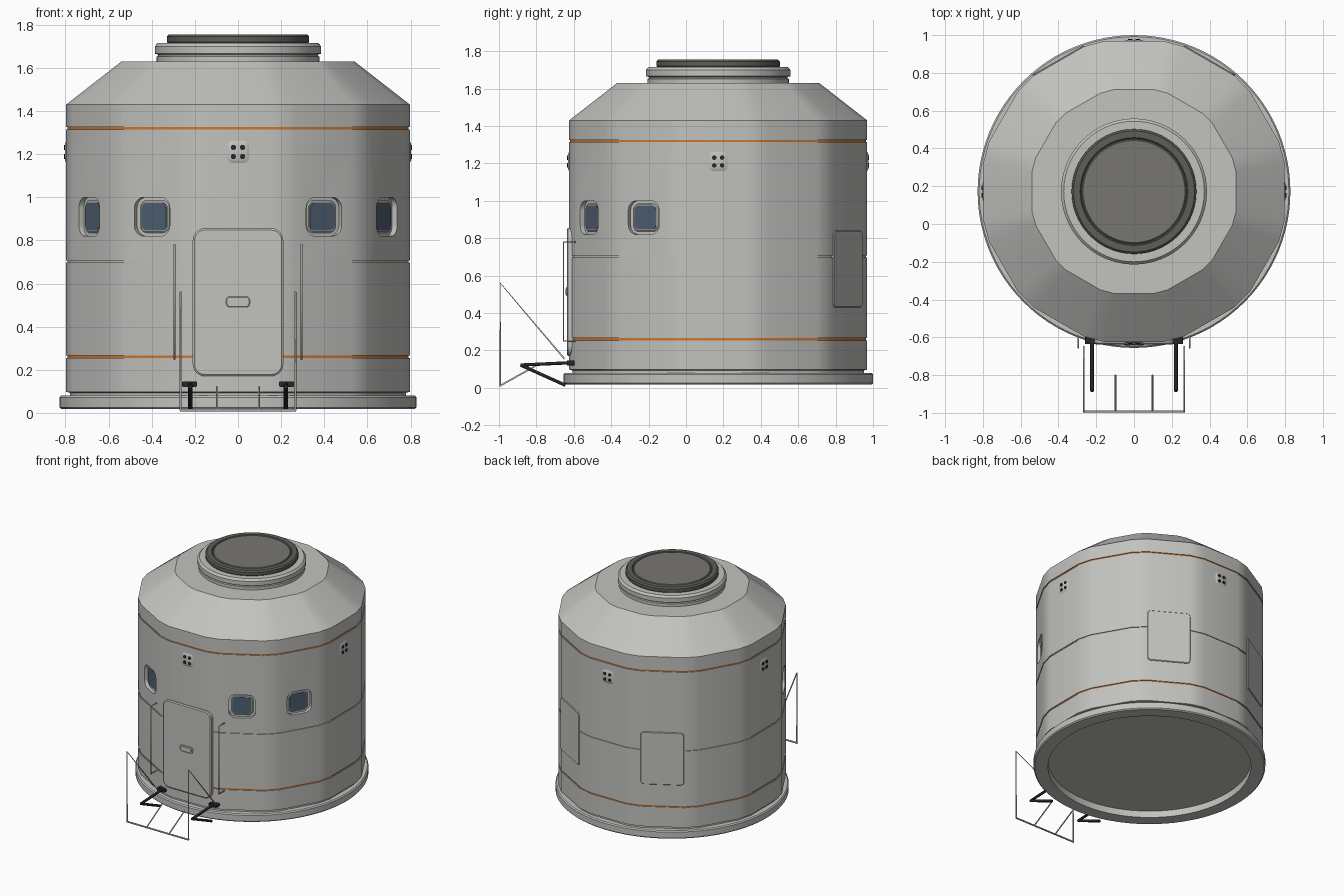
import bpy, bmesh, math
from mathutils import Matrix, Vector

if "Cube" in bpy.data.objects:
    bpy.data.objects.remove(bpy.data.objects["Cube"], do_unlink=True)

CY = 0.172      # hull axis offset towards the back
R = 0.797       # distance from axis to the flat hull panels
STRIPES = (0.26, 1.32)


def material(name, r, g, b):
    m = bpy.data.materials.new(name)
    m.use_nodes = True
    m.diffuse_color = (r, g, b, 1)
    m.node_tree.nodes["Principled BSDF"].inputs["Base Color"].default_value = (r, g, b, 1)
    return m


HULL = material("hull grey", 0.54, 0.54, 0.52)
ORANGE = material("stripe orange", 0.62, 0.19, 0.03)
RIM = material("hatch rim grey", 0.11, 0.11, 0.10)
HATCH = material("hatch grey", 0.19, 0.18, 0.165)
GLASS = material("window blue", 0.075, 0.115, 0.165)
BLACK = material("dark metal", 0.02, 0.02, 0.02)


def make_object(name, bm, *mats):
    bmesh.ops.recalc_face_normals(bm, faces=bm.faces)
    mesh = bpy.data.meshes.new(name)
    bm.to_mesh(mesh)
    bm.free()
    for m in mats:
        mesh.materials.append(m)
    ob = bpy.data.objects.new(name, mesh)
    bpy.context.collection.objects.link(ob)
    return ob


def activate(ob):
    bpy.ops.object.select_all(action='DESELECT')
    ob.select_set(True)
    bpy.context.view_layer.objects.active = ob


def smooth(ob):
    activate(ob)
    bpy.ops.object.shade_smooth_by_angle(angle=math.radians(28))


def skin(bm, loops):
    """Bridge closed loops of points and cap both ends."""
    rings = [[bm.verts.new(p) for p in loop] for loop in loops]
    n = len(rings[0])
    for a, b in zip(rings, rings[1:]):
        for i in range(n):
            j = (i + 1) % n
            bm.faces.new((a[i], a[j], b[j], b[i]))
    bm.faces.new(rings[0])
    bm.faces.new(rings[-1])


def lathe(name, profile, dirs, *mats):
    bm = bmesh.new()
    skin(bm, [[(x * r, CY + y * r, z) for x, y in dirs] for r, z in profile])
    return make_object(name, bm, *mats)


def rounded(w, h, c, y):
    """Rounded rectangle in the xz plane."""
    pts = []
    for q, (sx, sz) in enumerate(((1, 1), (-1, 1), (-1, -1), (1, -1))):
        for k in range(7):
            a = math.pi / 2 * (q + k / 6)
            pts.append((sx * (w / 2 - c) + c * math.cos(a), y,
                        sz * (h / 2 - c) + c * math.sin(a)))
    return pts


def plate(name, w, h, c, deg, z, front, back, mat, x=0, inset=0.0, inset_depth=0.0):
    """Rounded plate on the hull at a heading; front and back are distances from the panel."""
    loops = [rounded(w, h, c, -(R + back))]
    if inset:
        loops.append(rounded(w, h, c, -(R + front - inset_depth)))
    loops.append(rounded(w - 2 * inset, h - 2 * inset, max(c - inset, 0.002), -(R + front)))
    bm = bmesh.new()
    skin(bm, loops)
    bm.transform(Matrix.Translation((0, CY, 0)) @ Matrix.Rotation(math.radians(deg), 4, 'Z')
                 @ Matrix.Translation((x, 0, z)))
    ob = make_object(name, bm, mat)
    smooth(ob)
    return ob


def rod(name, points, radius, mat, closed=False):
    cu = bpy.data.curves.new(name, 'CURVE')
    cu.dimensions = '3D'
    cu.bevel_depth = radius
    cu.bevel_resolution = 1
    cu.use_fill_caps = True
    sp = cu.splines.new('POLY')
    sp.points.add(len(points) - 1)
    for p, co in zip(sp.points, points):
        p.co = (*co, 1)
    cu.materials.append(mat)
    ob = bpy.data.objects.new(name, cu)
    bpy.context.collection.objects.link(ob)
    return ob


# Twelve flat panels joined by narrow bevels, and a plain circle
HALF = 11
panel_dirs = []
for k in range(12):
    for s in (-HALF, HALF):
        a = math.radians(k * 30 + s)
        f = 1 / math.cos(math.radians(HALF))
        panel_dirs.append((f * math.cos(a), f * math.sin(a)))
circle = [(math.cos(math.tau * k / 96), math.sin(math.tau * k / 96)) for k in range(96)]

# Hull with grooves for the seam and both stripes
profile = [(0.78, 0.07), (0.78, 0.093), (R, 0.098)]
for z, h in ((0.26, 0.006), (0.702, 0.005), (1.32, 0.006)):
    profile += [(R, z - h), (R - 0.006, z - h), (R - 0.006, z + h), (R, z + h)]
profile += [(R, 1.43), (0.54, 1.63)]
hull = lathe("hull", profile, panel_dirs, HULL, ORANGE)
for f in hull.data.polygons:
    if any(abs(f.center.z - s) < 0.003 for s in STRIPES):
        f.material_index = 1

# Recessed windows
for deg in (-60, -30, 30, 60):
    cutter = plate("window_cutter", 0.19, 0.18, 0.05, deg, 0.91, 0.02, -0.026, HULL)
    cutter.hide_render = True
    activate(hull)
    mod = hull.modifiers.new("window", 'BOOLEAN')
    mod.operation = 'DIFFERENCE'
    mod.solver = 'EXACT'
    mod.object = cutter
    bpy.ops.object.modifier_apply(modifier=mod.name)
    bpy.data.objects.remove(cutter, do_unlink=True)
    plate("window_frame", 0.155, 0.15, 0.035, deg, 0.91, -0.02, -0.035, HULL, 0, 0.006, 0.005)
    plate("window_glass", 0.132, 0.128, 0.025, deg, 0.91, -0.017, -0.025, GLASS)
smooth(hull)
hull.modifiers.new("panel_normals", 'WEIGHTED_NORMAL').keep_sharp = True

# Round base with a recessed underside
smooth(lathe("base_ring", [(0.725, 0.07), (0.725, 0.018), (0.82, 0.018), (0.828, 0.026),
                           (0.828, 0.072), (0.82, 0.08), (0.74, 0.08)], circle, HULL))

# Roof collar and hatch
smooth(lathe("roof_collar", [(0.378, 1.62), (0.378, 1.652), (0.37, 1.656), (0.37, 1.662),
                             (0.386, 1.666), (0.386, 1.7), (0.372, 1.715), (0.3, 1.715)],
             circle, HULL))
smooth(lathe("hatch_rim", [(0.322, 1.71), (0.33, 1.72), (0.33, 1.745), (0.32, 1.755),
                           (0.285, 1.755), (0.28, 1.748)], circle, RIM))
smooth(lathe("hatch_lid", [(0.275, 1.73), (0.275, 1.75), (0.27, 1.754)], circle, HATCH))

# Door and handle
plate("door", 0.42, 0.685, 0.055, 0, 0.513, 0.012, -0.04, HULL, 0, 0.008, 0.006)
plate("door_handle_frame", 0.11, 0.05, 0.018, 0, 0.515, 0.016, 0, HULL, 0, 0.004, 0.003)
plate("door_handle", 0.09, 0.032, 0.01, 0, 0.515, 0.019, 0, HULL)

# Rear access panels
for deg in (150, 210):
    plate("rear_panel", 0.31, 0.41, 0.025, deg, 0.635, 0.007, -0.02, HULL, 0, 0.004, 0.004)

# Lamp clusters on four sides
for deg in (0, 90, 180, 270):
    plate("lamp_frame", 0.102, 0.102, 0.028, deg, 1.21, 0.006, -0.01, HULL, 0, 0.012, 0.006)
    for sx in (-1, 1):
        for sz in (-1, 1):
            plate("lamp", 0.024, 0.024, 0.012, deg, 1.21 + sz * 0.021, 0.01, 0, BLACK, sx * 0.021)

# Steps, rails and support arms on both sides of the door
for s in (-1, 1):
    rod("hand_rail", [(s * 0.295, -0.59, 0.25), (s * 0.295, -0.655, 0.25),
                      (s * 0.295, -0.655, 0.78), (s * 0.295, -0.59, 0.78)], 0.005, HULL)
    rod("step_side_rail", [(s * 0.266, -0.993, 0.012), (s * 0.266, -0.993, 0.56),
                           (s * 0.266, -0.65, 0.155)], 0.005, HULL)
    rod("step_rod", [(s * 0.097, -0.993, 0.012), (s * 0.097, -0.8, 0.12)], 0.005, HULL)
    rod("support_arm", [(s * 0.222, -0.6, 0.135), (s * 0.222, -0.885, 0.122)], 0.01, BLACK)
    rod("support_strut", [(s * 0.222, -0.885, 0.122), (s * 0.222, -0.645, 0.014)], 0.01, BLACK)
    plate("arm_mount", 0.07, 0.026, 0.008, 0, 0.133, 0.01, -0.04, BLACK, s * 0.225)
rod("step_front_bar", [(-0.27, -0.993, 0.012), (0.27, -0.993, 0.012)], 0.006, HULL)
